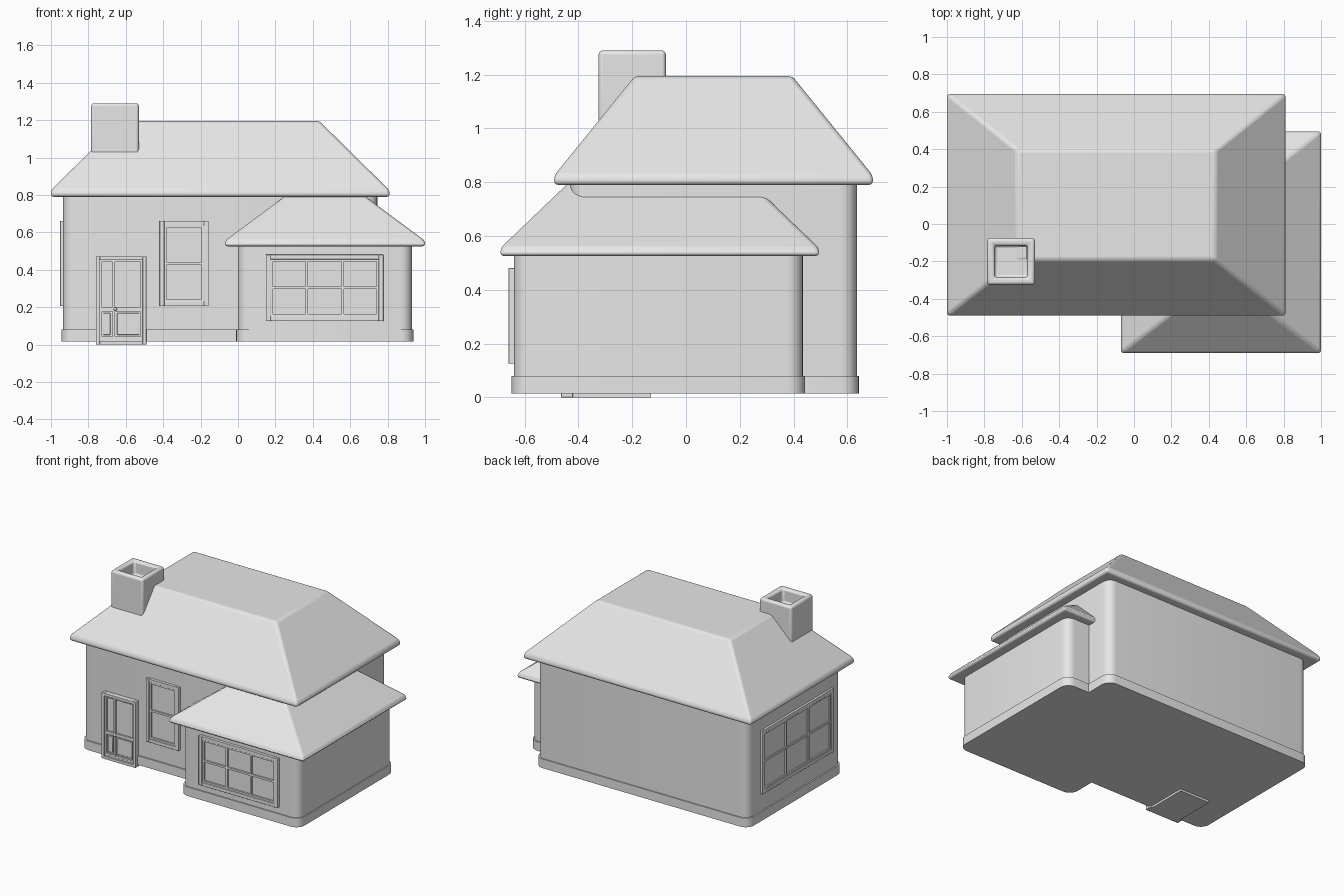
import bpy, bmesh, math
from mathutils import Matrix

if "Cube" in bpy.data.objects:
    bpy.data.objects.remove(bpy.data.objects["Cube"])

plaster = bpy.data.materials.new("light_grey")
plaster.use_nodes = True
GREY = (0.8, 0.8, 0.8, 1)
plaster.diffuse_color = GREY
plaster.node_tree.nodes["Principled BSDF"].inputs["Base Color"].default_value = GREY


def finish(name, bm, bevel=0, segments=3, matrix=None):
    """Turn a bmesh into a smooth-shaded object with optional rounded edges."""
    bmesh.ops.recalc_face_normals(bm, faces=bm.faces)
    mesh = bpy.data.meshes.new(name)
    bm.to_mesh(mesh)
    bm.free()
    mesh.materials.append(plaster)
    obj = bpy.data.objects.new(name, mesh)
    bpy.context.collection.objects.link(obj)
    if matrix:
        obj.matrix_world = matrix
    if bevel:
        mod = obj.modifiers.new("rounded_edges", "BEVEL")
        mod.width, mod.segments = bevel, segments
        mod.limit_method, mod.angle_limit = "ANGLE", math.radians(25)
    bpy.ops.object.select_all(action="DESELECT")
    obj.select_set(True)
    bpy.context.view_layer.objects.active = obj
    bpy.ops.object.shade_smooth_by_angle(angle=math.radians(35))
    return obj


def add_box(bm, x0, x1, y0, y1, z0, z1):
    size = Matrix.Diagonal((x1 - x0, y1 - y0, z1 - z0, 1))
    place = Matrix.Translation(((x0 + x1) / 2, (y0 + y1) / 2, (z0 + z1) / 2))
    return bmesh.ops.create_cube(bm, size=1, matrix=place @ size)["verts"]


def prism(name, outline, z0, z1, radius):
    """Upright block whose outward corners are rounded in plan."""
    bm = bmesh.new()
    face = bm.faces.new([bm.verts.new((x, y, z0)) for x, y in outline])
    top = bmesh.ops.extrude_face_region(bm, geom=[face])["geom"]
    for v in top:
        if isinstance(v, bmesh.types.BMVert):
            v.co.z = z1
    bmesh.ops.recalc_face_normals(bm, faces=bm.faces)
    corners = [e for e in bm.edges
               if e.verts[0].co.xy == e.verts[1].co.xy and e.is_convex]
    bmesh.ops.bevel(bm, geom=corners, offset=radius, segments=6,
                    profile=0.5, affect="EDGES")
    return finish(name, bm)


def rectangle(x0, x1, y0, y1):
    return [(x0, y0), (x1, y0), (x1, y1), (x0, y1)]


def hip_roof(name, x0, x1, y0, y1, z0, eave, z1, inset_x, inset_y):
    """Flat-topped hip roof with a thick rounded eave."""
    bm = bmesh.new()
    levels = [(z0, 0, 0), (eave, 0, 0), (z1, inset_x, inset_y)]
    rings = []
    for z, ix, iy in levels:
        plan = rectangle(x0 + ix, x1 - ix, y0 + iy, y1 - iy)
        rings.append([bm.verts.new((x, y, z)) for x, y in plan])
    bm.faces.new(rings[0])
    bm.faces.new(rings[-1])
    for low, high in zip(rings, rings[1:]):
        for i in range(4):
            j = (i + 1) % 4
            bm.faces.new((low[i], low[j], high[j], high[i]))
    return finish(name, bm, 0.015)


def add_frame(bm, x0, x1, z0, z1, width, depth):
    """Rectangular ring of four bars standing out from the wall."""
    add_box(bm, x0, x0 + width, -depth, 0.01, z0, z1)
    add_box(bm, x1 - width, x1, -depth, 0.01, z0, z1)
    add_box(bm, x0 + width, x1 - width, -depth, 0.01, z1 - width, z1)
    add_box(bm, x0 + width, x1 - width, -depth, 0.01, z0, z0 + width)


def window(name, place, angle, width, height, cols, rows, depth=0.02, trim=0.025):
    """Trimmed window with a pane grid; local -y points out of the wall."""
    matrix = Matrix.Translation(place) @ Matrix.Rotation(angle, 4, "Z")
    w, h = width / 2, height / 2
    bm = bmesh.new()
    add_frame(bm, -w, w, -h, h, trim, depth)
    finish(name + "_trim", bm, 0.002, 2, matrix)
    w, h = w - trim, h - trim
    bm = bmesh.new()
    add_frame(bm, -w, w, -h, h, 0.012, depth * 0.7)
    for i in range(1, cols):
        x = -w + 2 * w * i / cols
        add_box(bm, x - 0.007, x + 0.007, -depth * 0.7, 0.01, -h, h)
    for i in range(1, rows):
        z = -h + 2 * h * i / rows
        add_box(bm, -w, w, -depth * 0.65, 0.01, z - 0.007, z + 0.007)
    finish(name + "_bars", bm, 0, 2, matrix)
    bm = bmesh.new()
    add_box(bm, -w, w, -0.002, 0.006, -h, h)
    finish(name + "_panes", bm, 0, 2, matrix)


# Walls and the shared plinth
prism("main_walls", rectangle(-0.935, 0.745, -0.43, 0.635), 0.04, 0.82, 0.06)
prism("wing_walls", rectangle(0, 0.93, -0.64, 0.435), 0.04, 0.54, 0.06)
plinth = [(-0.945, -0.44), (-0.01, -0.44), (-0.01, -0.648), (0.938, -0.648),
          (0.938, 0.443), (0.755, 0.443), (0.755, 0.643), (-0.945, 0.643)]
prism("plinth", plinth, 0.015, 0.08, 0.065)

# Roofs
hip_roof("main_roof", -1, 0.81, -0.49, 0.695, 0.79, 0.825, 1.195, 0.375, 0.3)
hip_roof("wing_roof", -0.07, 1, -0.69, 0.495, 0.525, 0.555, 0.9, 0.465, 0.36)

# Chimney with a sunken flue
bm = bmesh.new()
add_box(bm, -0.785, -0.53, -0.325, -0.075, 0.88, 1.29)
top = max(bm.faces, key=lambda f: f.calc_center_median().z)
bmesh.ops.inset_region(bm, faces=[top], thickness=0.056)
flue = bmesh.ops.extrude_face_region(bm, geom=[top])["geom"]
bmesh.ops.delete(bm, geom=[top], context="FACES_ONLY") if top.is_valid else None
for v in flue:
    if isinstance(v, bmesh.types.BMVert):
        v.co.z -= 0.1
finish("chimney", bm, 0.015)

# Windows
window("front_window", (-0.288, -0.43, 0.433), 0, 0.262, 0.455, 1, 2)
window("wing_window", (0.463, -0.64, 0.303), 0, 0.628, 0.355, 3, 2)
window("side_window", (-0.935, 0.085, 0.433), -math.pi / 2, 0.81, 0.455, 3, 2, 0.016)

# Door: deep block, surround, stiles and rails, raised lower panels
place = Matrix.Translation((0, -0.43, 0))
bm = bmesh.new()
add_box(bm, -0.745, -0.505, -0.012, 0.3, 0, 0.46)
finish("door_block", bm, 0, 2, place)
bm = bmesh.new()
add_frame(bm, -0.76, -0.49, 0, 0.472, 0.02, 0.035)
finish("door_surround", bm, 0.002, 2, place)
bm = bmesh.new()
add_frame(bm, -0.74, -0.51, 0.018, 0.453, 0.012, 0.025)
add_box(bm, -0.672, -0.658, -0.025, 0, 0.02, 0.45)
add_box(bm, -0.73, -0.52, -0.024, 0, 0.178, 0.2)
add_box(bm, -0.73, -0.52, -0.024, 0, 0.02, 0.042)
finish("door_stiles", bm, 0, 2, place)
bm = bmesh.new()
for x0, x1 in ((-0.72, -0.682), (-0.646, -0.528)):
    add_box(bm, x0, x1, -0.02, 0, 0.052, 0.168)
finish("door_lower_panels", bm, 0.003, 2, place)
bm = bmesh.new()
bmesh.ops.create_uvsphere(bm, u_segments=16, v_segments=10, radius=0.009,
                          matrix=Matrix.Translation((-0.656, -0.032, 0.19)))
finish("door_knob", bm, 0, 2, place)
